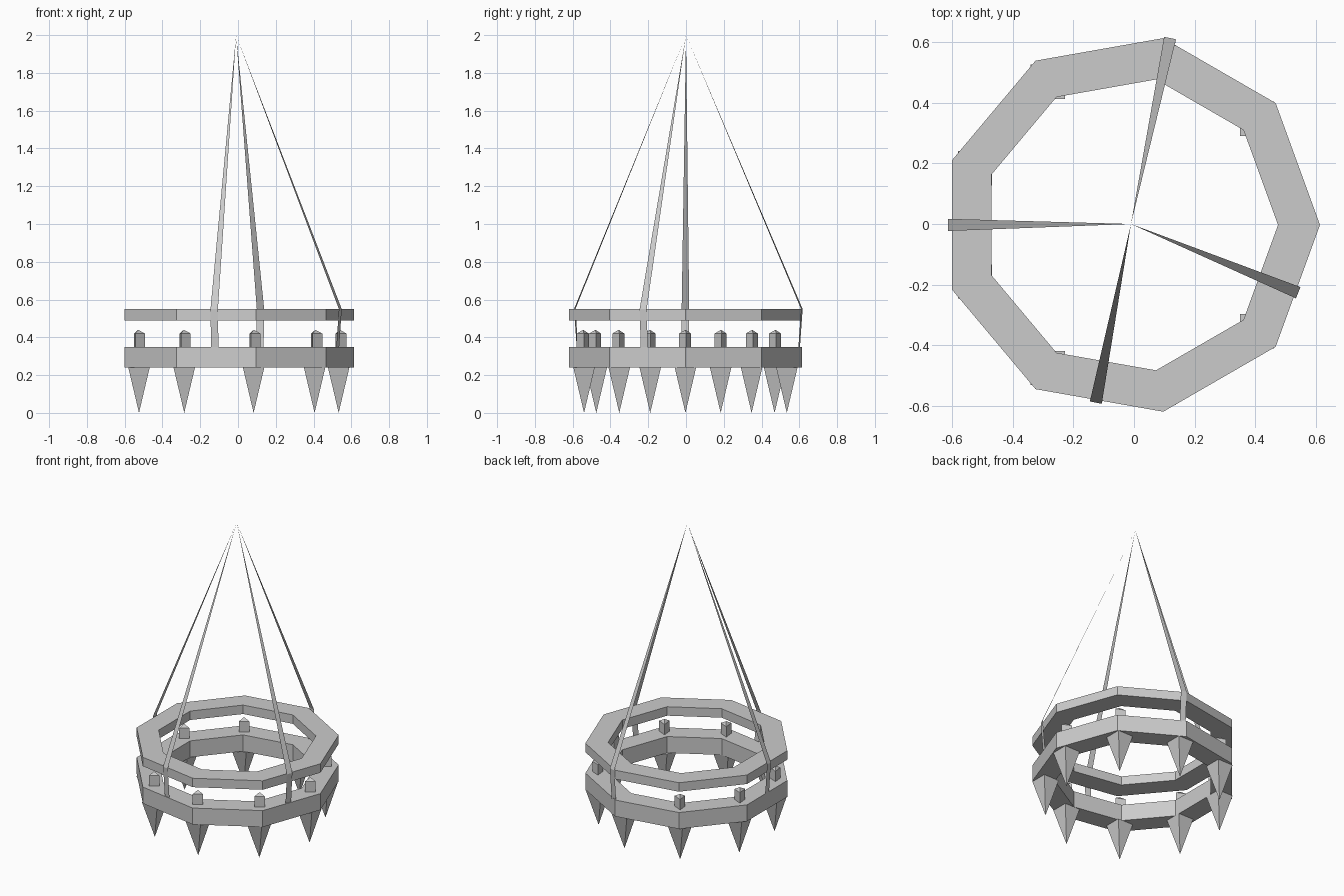
import bpy, bmesh
from math import sin, cos, radians
from mathutils import Vector

if "Cube" in bpy.data.objects:
    bpy.data.objects.remove(bpy.data.objects["Cube"], do_unlink=True)

grey = bpy.data.materials.new("plain_grey")
grey.use_nodes = True
COLOUR = (0.6, 0.6, 0.6, 1)
grey.diffuse_color = COLOUR
grey.node_tree.nodes["Principled BSDF"].inputs["Base Color"].default_value = COLOUR

CENTRE = Vector((-0.012, -0.003, 0))
SIDES = 9


def polar(radius, degrees, z):
    a = radians(degrees)
    return CENTRE + Vector((radius * cos(a), radius * sin(a), z))


def finish(name, bm, fix_normals=True):
    if fix_normals:
        bmesh.ops.recalc_face_normals(bm, faces=bm.faces)
    mesh = bpy.data.meshes.new(name)
    bm.to_mesh(mesh)
    bm.free()
    mesh.materials.append(grey)
    obj = bpy.data.objects.new(name, mesh)
    bpy.context.collection.objects.link(obj)
    return obj


def ring(name, inner, outer, low, high):
    """Nine-sided band with a rectangular section."""
    bm = bmesh.new()
    section = [(outer, low), (outer, high), (inner, high), (inner, low)]
    loops = [[bm.verts.new(polar(r, i * 360 / SIDES, z)) for r, z in section]
             for i in range(SIDES)]
    for i, a in enumerate(loops):
        b = loops[(i + 1) % SIDES]
        for j in range(4):
            k = (j + 1) % 4
            bm.faces.new((a[j], b[j], b[k], a[k]))
    return finish(name, bm)


def pointed_prism(name, place, sides, radius, turn, levels, tip):
    """Straight prism through the given levels, closed by a point at the tip."""
    bm = bmesh.new()
    rows = []
    for z in levels:
        rows.append([bm.verts.new((place.x + radius * cos(radians(turn + i * 360 / sides)),
                                   place.y + radius * sin(radians(turn + i * 360 / sides)), z))
                     for i in range(sides)])
    bm.faces.new(rows[0])
    point = bm.verts.new((place.x, place.y, tip))
    for i in range(sides):
        k = (i + 1) % sides
        for a, b in zip(rows, rows[1:]):
            bm.faces.new((a[i], a[k], b[k], b[i]))
        bm.faces.new((rows[-1][i], rows[-1][k], point))
    return finish(name, bm)


def strap(name, degrees, radius):
    """Flat ribbon: upright between the rings, then tapering to the apex."""
    bm = bmesh.new()
    a = radians(degrees)
    side = Vector((-sin(a), cos(a), 0)) * 0.02
    low, bend = polar(radius - 0.015, degrees, 0.34), polar(radius, degrees, 0.55)
    v = [bm.verts.new(p) for p in (low - side, low + side, bend + side, bend - side)]
    apex = bm.verts.new((-0.01, 0, 2))
    bm.faces.new(v)
    bm.faces.new((v[3], v[2], apex))
    return finish(name, bm, False)


# Two stacked rings
ring("lower_ring", 0.487, 0.6255, 0.24, 0.35)
ring("upper_ring", 0.487, 0.6255, 0.49, 0.55)

# Hanging spikes and candles at each corner; one corner has no candle
for i in range(SIDES):
    angle = i * 360 / SIDES
    pointed_prism(f"spike_{i + 1}", polar(0.545, angle, 0), 4, 0.08, 45, [0.24], 0)
    if i != 2:
        pointed_prism(f"candle_{i + 1}", polar(0.55, angle, 0), 3, 0.037, 6,
                      [0.345, 0.42], 0.44)

# Hanging straps
for i, (angle, radius) in enumerate([(-22, 0.597), (78, 0.63), (180, 0.602), (259, 0.597)]):
    strap(f"strap_{i + 1}", angle, radius)
